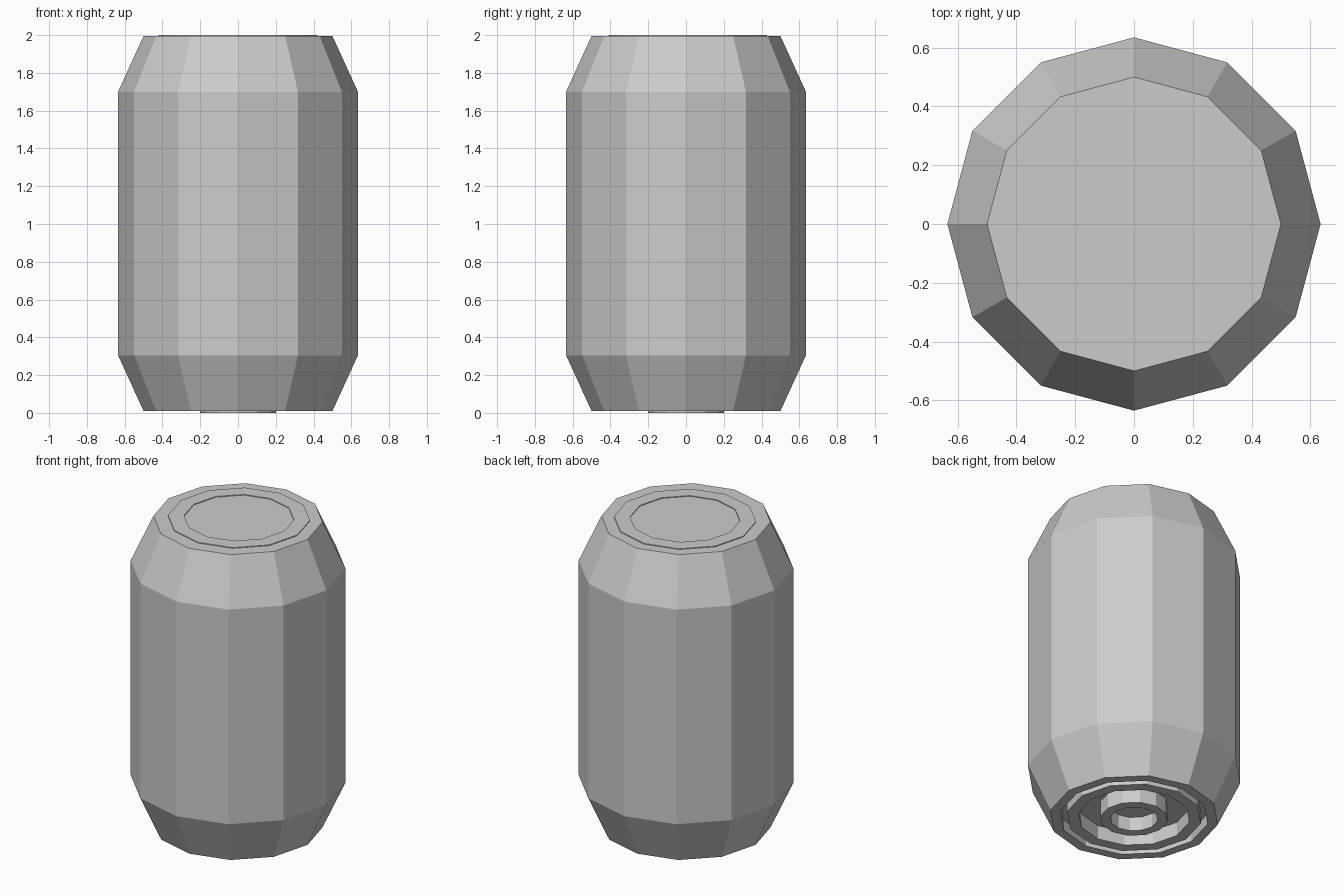
import bpy, bmesh
from math import cos, sin, tau

if "Cube" in bpy.data.objects:
    bpy.data.objects.remove(bpy.data.objects["Cube"])

SIDES = 12


def lathe(name, profile, y=0.0, closed=False):
    """Revolve (radius, z) points in 12 flat sides; open ends are capped."""
    bm = bmesh.new()
    rings = [[bm.verts.new((r * cos(tau * i / SIDES), y + r * sin(tau * i / SIDES), z))
              for i in range(SIDES)] for r, z in profile]
    pairs = list(zip(rings, rings[1:]))
    if closed:
        pairs.append((rings[-1], rings[0]))
    else:
        bm.faces.new(rings[0])
        bm.faces.new(rings[-1])
    for a, b in pairs:
        for i in range(SIDES):
            j = (i + 1) % SIDES
            bm.faces.new((a[i], a[j], b[j], b[i]))
    bmesh.ops.recalc_face_normals(bm, faces=bm.faces)
    mesh = bpy.data.meshes.new(name)
    bm.to_mesh(mesh)
    bm.free()
    obj = bpy.data.objects.new(name, mesh)
    bpy.context.collection.objects.link(obj)
    return obj


# Barrel body: recessed underside with a groove, ring and central socket
lathe("barrel_body", [
    (0.14, 0.09), (0.14, 0.0), (0.20, 0.0), (0.20, 0.10),
    (0.33, 0.10), (0.33, 0.01), (0.40, 0.01), (0.40, 0.08),
    (0.44, 0.08), (0.44, 0.01), (0.50, 0.01),
    (0.635, 0.305), (0.635, 1.70), (0.50, 1.995),
])

# Thin raised rim on the lid, set very slightly off centre
lathe("lid_rim", [(0.325, 1.98), (0.42, 1.98), (0.42, 2.0), (0.325, 2.0)],
      y=0.01, closed=True)
